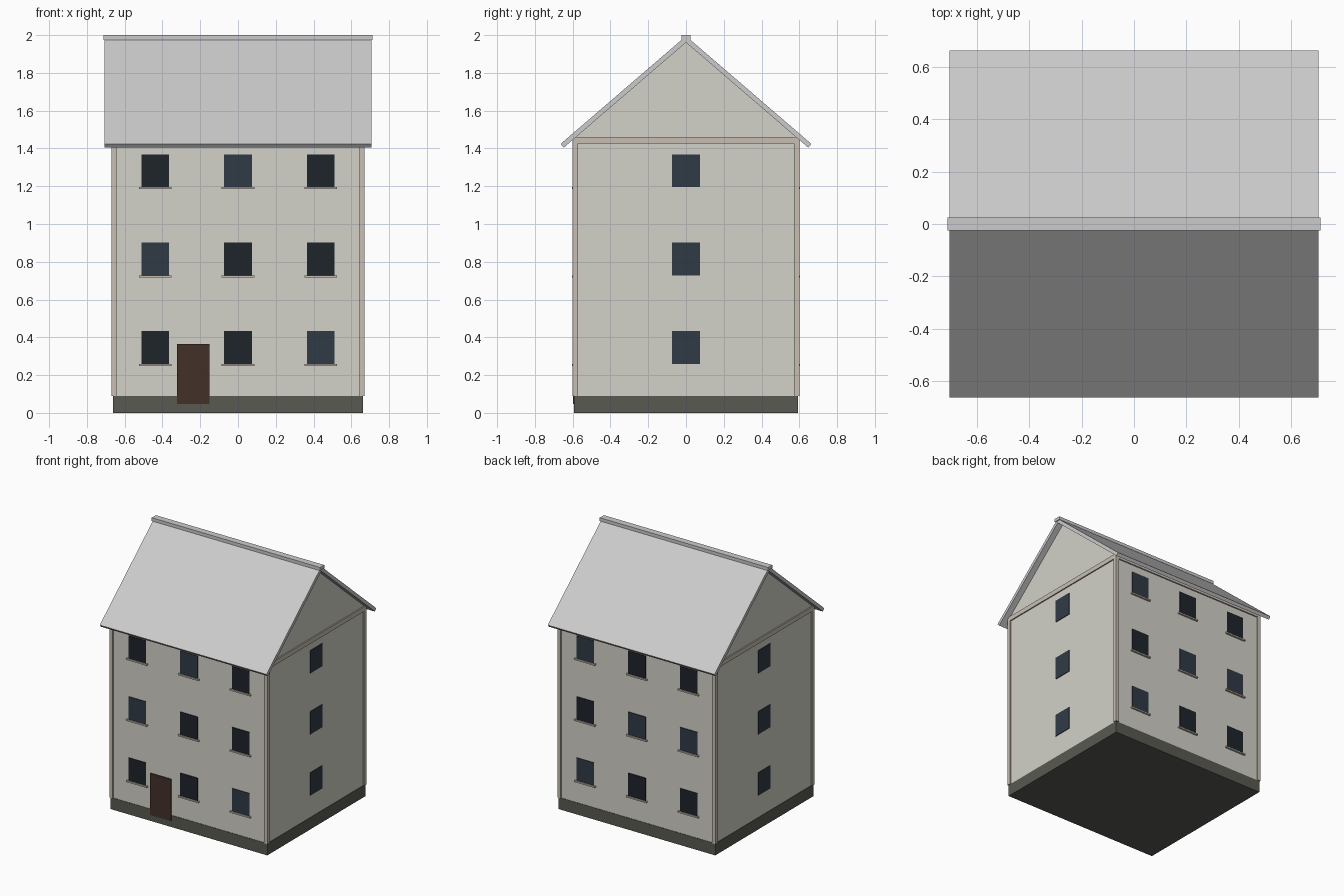
import bpy, bmesh
from math import atan

if "Cube" in bpy.data.objects:
    bpy.data.objects.remove(bpy.data.objects["Cube"])


def mat(name, rgb):
    m = bpy.data.materials.new(name)
    m.diffuse_color = (*rgb, 1)
    m.use_nodes = True
    m.node_tree.nodes["Principled BSDF"].inputs["Base Color"].default_value = m.diffuse_color
    return m


WALL = mat("plaster", (0.65, 0.64, 0.58))
TRIM = mat("trim", (0.58, 0.52, 0.45))
STONE = mat("stone", (0.10, 0.10, 0.085))
DARK = mat("glass_dark", (0.013, 0.018, 0.024))
LIGHT = mat("glass_light", (0.03, 0.042, 0.06))
WOOD = mat("wood", (0.055, 0.03, 0.022))


def finish(name, bm, material):
    bmesh.ops.recalc_face_normals(bm, faces=bm.faces)
    me = bpy.data.meshes.new(name)
    bm.to_mesh(me)
    bm.free()
    ob = bpy.data.objects.new(name, me)
    bpy.context.collection.objects.link(ob)
    if material:
        me.materials.append(material)
    return ob


def box(name, x, y, z, material=None):
    """Box from (min, max) ranges."""
    bm = bmesh.new()
    bmesh.ops.create_cube(bm, size=1)
    for v in bm.verts:
        v.co = [sum(r) / 2 + c * (r[1] - r[0]) for r, c in zip((x, y, z), v.co)]
    return finish(name, bm, material)


def prism(name, profile, half_x, material=None):
    """Extrude a (y, z) profile along x."""
    bm = bmesh.new()
    face = bm.faces.new([bm.verts.new((-half_x, y, z)) for y, z in profile])
    ext = bmesh.ops.extrude_face_region(bm, geom=[face])
    new = [g for g in ext["geom"] if isinstance(g, bmesh.types.BMVert)]
    bmesh.ops.translate(bm, verts=new, vec=(2 * half_x, 0, 0))
    return finish(name, bm, material)


WX, WY = 0.66, 0.59          # wall half sizes
SLOPE, APEX, DROP = 0.86, 1.995, 0.034

# Plinth and gabled wall block
box("plinth", (-0.663, 0.663), (-0.593, 0.593), (0, 0.09), STONE)
eave = APEX - DROP - SLOPE * WY
prism("walls", [(-WY, 0.09), (WY, 0.09), (WY, eave), (0, APEX - DROP), (-WY, eave)], WX, WALL)

# Corner boards
for sx in (-1, 1):
    for sy in (-1, 1):
        box("corner_board", sorted((sx * 0.642, sx * 0.669)),
            sorted((sy * 0.571, sy * 0.6)), (0.09, 1.44), TRIM)

# Bands under the eaves and across the gables
for s in (-1, 1):
    box("gable_band", sorted((s * 0.65, s * 0.669)), (-0.6, 0.6), (1.425, 1.46), TRIM)
    box("eave_band", (-0.669, 0.669), sorted((s * 0.58, s * 0.6)), (1.425, 1.455), TRIM)

# Roof slopes and ridge cap
for s in (-1, 1):
    prism("roof_slope", [(0, APEX), (s * 0.664, APEX - SLOPE * 0.664),
                         (s * 0.647, APEX - DROP - SLOPE * 0.647), (0, APEX - DROP)], 0.706)
box("ridge_cap", (-0.713, 0.713), (-0.025, 0.025), (1.975, 2.0))

# Windows: L marks a lighter pane, columns run from -x to +x, rows bottom to top
patterns = {-1: ("DDL", "LDD", "DLD"), 1: ("DDL", "LLD", "DDL")}
for row, z in enumerate((0.26, 0.728, 1.195)):
    for s, rows in patterns.items():
        for col, x in enumerate((-0.438, 0, 0.438)):
            pane = LIGHT if rows[row][col] == "L" else DARK
            box("window", (x - 0.074, x + 0.074), sorted((s * 0.57, s * 0.595)), (z, z + 0.174), pane)
            box("window_sill", (x - 0.087, x + 0.087), sorted((s * 0.58, s * 0.604)),
                (z - 0.011, z), TRIM)
    for s in (-1, 1):
        box("side_window", sorted((s * 0.64, s * 0.665)), (-0.074, 0.074), (z, z + 0.174), LIGHT)

# Front door
box("front_door", (-0.324, -0.15), (-0.599, -0.57), (0.047, 0.366), WOOD)
